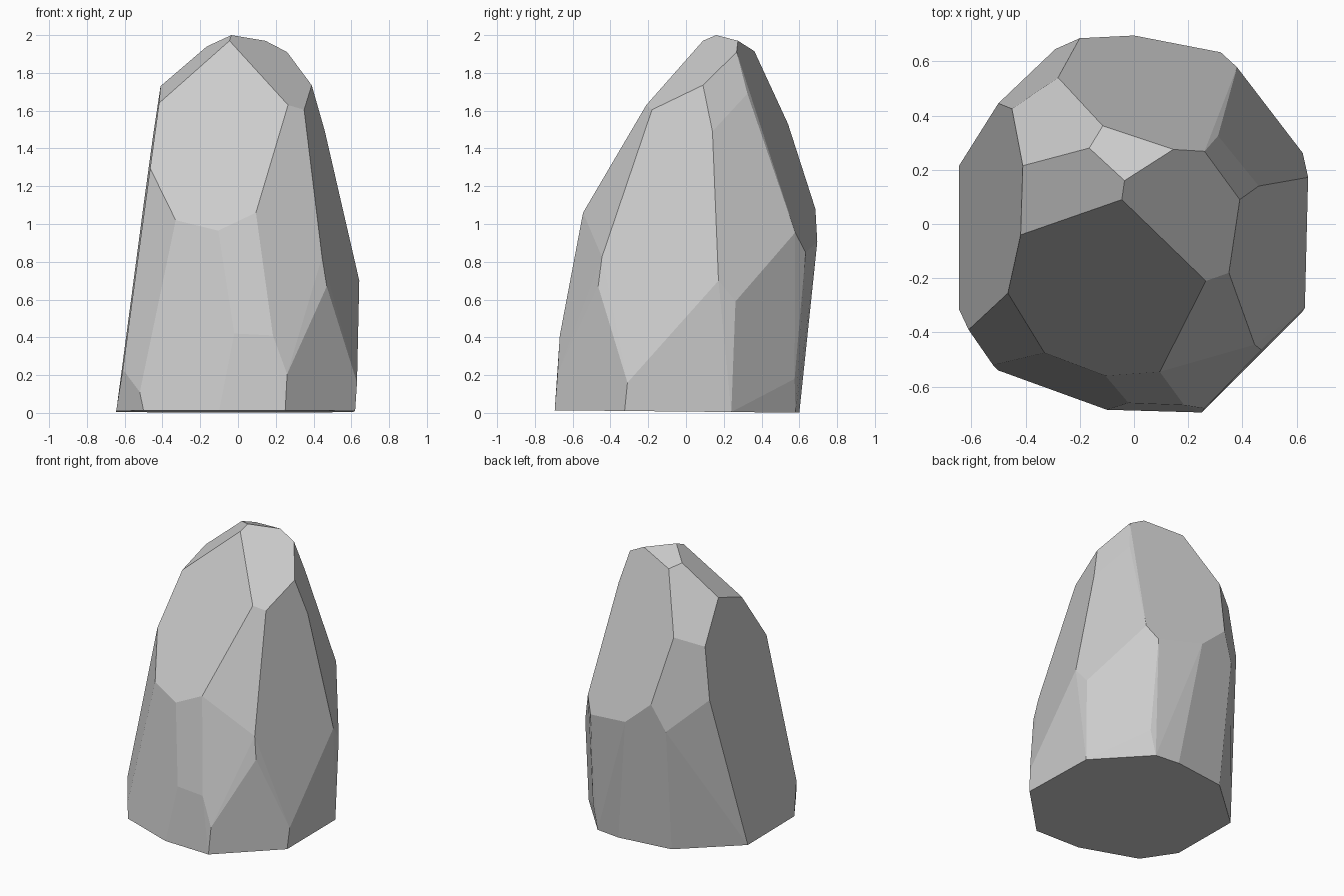
import bpy, bmesh, math

# Flat foot outline (x, y), tilted very slightly towards the back
foot = [(0.25, -0.695), (-0.10, -0.685), (-0.50, -0.54), (-0.645, -0.315),
        (-0.645, 0.215), (-0.27, 0.55), (0.12, 0.60), (0.30, 0.58),
        (0.61, 0.24), (0.62, -0.325)]

# Chipped corners just above the foot
low = [(0.26, -0.68, 0.205), (0.63, -0.31, 0.16), (0.61, 0.24, 0.04),
       (0.34, 0.575, 0.18), (-0.61, -0.39, 0.23), (-0.52, -0.52, 0.11),
       (-0.02, -0.66, 0.42), (0.185, -0.668, 0.41)]

# Belt of corners around the middle
middle = [(0.47, -0.465, 0.67), (0.445, -0.445, 0.825), (0.642, 0.172, 0.70),
          (0.622, 0.262, 0.59), (0.38, 0.578, 0.955), (0.32, 0.633, 0.85),
          (0.0, 0.695, 0.905), (-0.20, 0.685, 1.08), (-0.29, 0.645, 0.89),
          (-0.50, 0.445, 1.10), (-0.33, -0.475, 1.02),
          (-0.105, -0.56, 0.965), (0.095, -0.545, 1.06)]

# Shoulder and peak corners
top = [(-0.465, -0.255, 1.295), (-0.418, -0.04, 1.64), (-0.41, 0.215, 1.73),
       (-0.45, 0.425, 1.465), (-0.28, 0.54, 1.53), (0.265, -0.21, 1.63),
       (0.35, -0.18, 1.605), (0.39, 0.09, 1.735), (0.46, 0.14, 1.49),
       (0.31, 0.325, 1.69), (0.26, 0.268, 1.91), (0.145, 0.275, 1.97),
       (-0.115, 0.362, 1.915), (-0.165, 0.28, 1.94), (-0.035, 0.16, 2.0),
       (-0.045, 0.09, 1.97)]

# Rock: shrink-wrapped facets around the corners
bm = bmesh.new()
for x, y in foot:
    bm.verts.new((x, y, 0.007 - 0.01 * y))
for p in low + middle + top:
    bm.verts.new(p)
hull = bmesh.ops.convex_hull(bm, input=bm.verts[:])
loose = [v for v in bm.verts if not v.link_faces]
bmesh.ops.delete(bm, geom=loose, context='VERTS')

# Merge nearly coplanar triangles into broad flat facets
bmesh.ops.dissolve_limit(bm, angle_limit=math.radians(4),
                         verts=bm.verts[:], edges=bm.edges[:])
bmesh.ops.recalc_face_normals(bm, faces=bm.faces[:])

mesh = bpy.data.meshes.new("rock")
bm.to_mesh(mesh)
bm.free()
rock = bpy.data.objects.new("rock", mesh)
bpy.context.collection.objects.link(rock)
